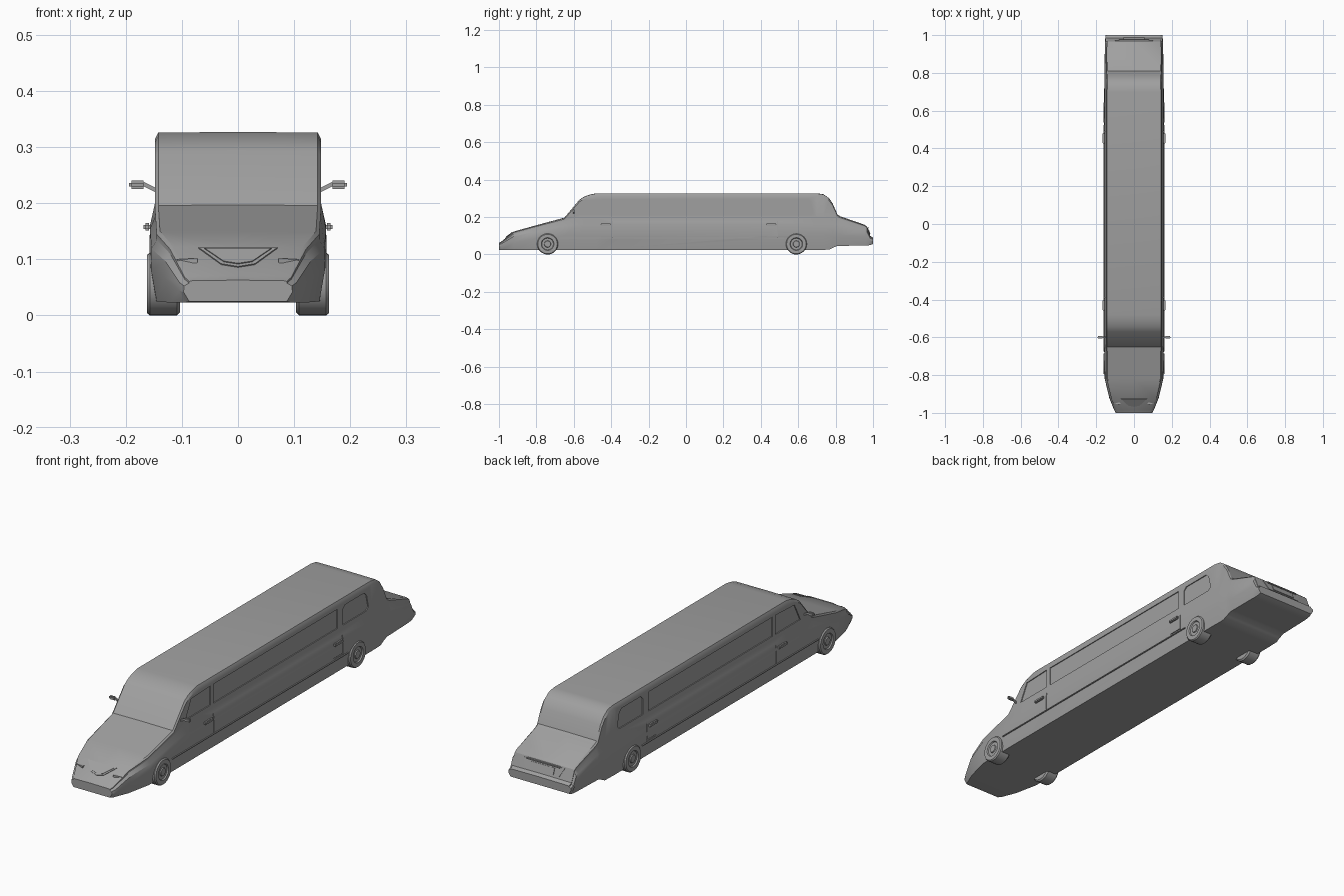
import bpy, bmesh, math
from mathutils import Matrix, Vector

cube = bpy.data.objects.get("Cube")
if cube:
    bpy.data.objects.remove(cube)

grey = bpy.data.materials.new("plain grey")
grey.use_nodes = True
COLOUR = (0.35, 0.35, 0.35, 1)
grey.diffuse_color = COLOUR
grey.node_tree.nodes["Principled BSDF"].inputs["Base Color"].default_value = COLOUR


def finish(name, bm, angle=28):
    bmesh.ops.recalc_face_normals(bm, faces=bm.faces)
    mesh = bpy.data.meshes.new(name)
    bm.to_mesh(mesh)
    bm.free()
    mesh.materials.append(grey)
    ob = bpy.data.objects.new(name, mesh)
    bpy.context.collection.objects.link(ob)
    smooth(ob, angle)
    return ob


def smooth(ob, angle):
    bpy.ops.object.select_all(action='DESELECT')
    ob.select_set(True)
    bpy.context.view_layer.objects.active = ob
    bpy.ops.object.shade_smooth_by_angle(angle=math.radians(angle))


def loft(bm, rings):
    """Skin a list of closed rings and cap both ends."""
    rows = [[bm.verts.new(p) for p in ring] for ring in rings]
    n = len(rows[0])
    for a, b in zip(rows, rows[1:]):
        for i in range(n):
            j = (i + 1) % n
            bm.faces.new((a[i], a[j], b[j], b[i]))
    bm.faces.new(rows[0])
    bm.faces.new(rows[-1])


def side_prism(name, outline, x0, x1):
    """Extrude a (y, z) outline across x."""
    bm = bmesh.new()
    loft(bm, [[(x, y, z) for y, z in outline] for x in (x0, x1)])
    return finish(name, bm)


def box(name, centre, size, bevel=0.0):
    bm = bmesh.new()
    bmesh.ops.create_cube(bm, size=1)
    bmesh.ops.scale(bm, vec=size, verts=bm.verts)
    bmesh.ops.translate(bm, vec=centre, verts=bm.verts)
    if bevel:
        bmesh.ops.bevel(bm, geom=bm.edges[:], offset=bevel, segments=2, affect='EDGES')
    return finish(name, bm)


def rect(y0, y1, z0, z1):
    return [(y0, z0), (y1, z0), (y1, z1), (y0, z1)]


def section(y, low, high, half):
    """Cross-section of the body: sill, flank, shoulder, belt and roof edge."""
    h = high - low
    top = half - 0.01
    side = [(half - 0.010, low),
            (half, min(0.10, low + 0.45 * h)),
            (half - 0.001, min(0.16, low + 0.75 * h)),
            (top, min(0.20, low + 0.88 * h)),
            (top, high - 0.04 * h),
            (top - 0.006, high)]
    right = side + [(0, high + 0.001)]
    left = [(-x, z) for x, z in reversed(side)]
    return [(x, y, z) for x, z in right + left]


# Body shell: y, underside, top, half width
stations = [
    (-1.0, .025, .062, .097), (-.985, .023, .07, .105), (-.92, .023, .122, .131),
    (-.82, .025, .15, .155), (-.65, .025, .196, .158), (-.57, .025, .292, .158),
    (-.545, .025, .308, .158), (-.515, .025, .319, .158), (-.48, .025, .326, .158),
    (.70, .025, .326, .158), (.735, .025, .321, .157), (.765, .026, .3, .157),
    (.785, .036, .27, .156), (.81, .046, .212, .156), (.825, .046, .203, .156),
    (.955, .048, .158, .154), (.967, .048, .148, .153), (.985, .05, .098, .152),
    (1.0, .056, .09, .150)]
bm = bmesh.new()
loft(bm, [section(*s) for s in stations])
body = finish("body", bm)

# Recessed side windows and door seams
cuts = [([(-.57, .212), (-.40, .212), (-.40, .295), (-.53, .290)], .144),
        (rect(-.378, .468, .212, .295), .144),
        ([(.505, .212), (.665, .212), (.68, .225), (.667, .28),
          (.65, .295), (.52, .295), (.505, .28)], .144),
        (rect(-.392, -.389, .09, .185), .153),
        (rect(.49, .493, .09, .185), .153),
        (rect(.43, .493, .097, .1), .153)]
for outline, depth in cuts:
    for s in (-1, 1):
        cutter = side_prism("window_cutter", outline, s * depth, s * 0.2)
        mod = body.modifiers.new("cut", 'BOOLEAN')
        mod.operation = 'DIFFERENCE'
        mod.solver = 'EXACT'
        mod.object = cutter
        bpy.context.view_layer.objects.active = body
        bpy.ops.object.modifier_apply(modifier="cut")
        bpy.data.objects.remove(cutter)
smooth(body, 28)


def wheel(name, x, y, s):
    """Lathe a tyre with a dished rim around the x axis."""
    profile = [(-.058, .001), (-.058, .05), (-.052, .056), (-.004, .056), (.001, .052),
               (.001, .034), (-.004, .031), (-.004, .018), (0, .016), (0, .001)]
    bm = bmesh.new()
    loops = 32
    rings = []
    for d, r in profile:
        rings.append([(x + s * d, y + r * math.cos(a), .056 + r * math.sin(a))
                      for a in (math.tau * i / loops for i in range(loops))])
    loft(bm, rings)
    finish(name, bm, 35)


# Parts repeated on both sides
for side, s in (("left", 1), ("right", -1)):
    for end, y in (("front", -.74), ("rear", .59)):
        wheel(f"{end}_{side}_wheel", s * .161, y, s)
    for end, y in (("front", -.43), ("rear", .455)):
        box(f"{end}_{side}_handle", (s * .162, y, .158), (.012, .056, .013), .003)
    box(f"{side}_trim_strip", (s * .159, -.075, .088), (.005, 1.2, .004))
    box(f"{side}_mirror", (s * .179, -.6, .233), (.03, .014, .015), .004)
    bm = bmesh.new()
    loft(bm, [[(s * x, -.6 + dy, z + dz) for dy, dz in rect(-.004, .004, -.004, .004)]
              for x, z in ((.144, .222), (.168, .234))])
    finish(f"{side}_mirror_stem", bm)
    # Slim headlight bar wrapped around the nose corner
    bm = bmesh.new()
    loft(bm, [[(s * x, y + dy, z + dz) for dy, dz in rect(-.003, .008, -.004, .004)]
              for x, y, z in ((.072, -.955, .098), (.108, -.945, .096), (.14, -.87, .092))])
    finish(f"{side}_headlight", bm)


def sloped_panel(name, outline, low, high, thick):
    """Plate laid on a slope; outline is (x, z), the slope joins low to high in (y, z)."""
    dy, dz = high[0] - low[0], high[1] - low[1]
    out = Vector((0, -dz, dy)).normalized()
    if low[0] > 0:
        out = -out
    base = [Vector((x, low[0] + dy * (z - low[1]) / dz, z)) for x, z in outline]
    bm = bmesh.new()
    loft(bm, [[p + out * t for p in base] for t in (-.004, thick)])
    finish(name, bm)


# Grille shield on the nose
nose_low, nose_high = (-.985, .07), (-.92, .122)
shield = [(-.07, .119), (-.03, .09), (0, .085), (.03, .09), (.07, .119)]
sloped_panel("grille_surround", shield, nose_low, nose_high, .003)
inner = [(x * .85, .106 + (z - .106) * .8) for x, z in shield]
sloped_panel("grille_panel", inner, nose_low, nose_high, .005)

# Tail panel, number plate and bumper lip
tail_low, tail_high = (.985, .098), (.967, .148)
sloped_panel("tail_panel", [(-.08, .103), (.08, .103), (.1, .142), (-.1, .142)],
             tail_low, tail_high, .002)
sloped_panel("number_plate", [(-.055, .108), (.055, .108), (.055, .134), (-.055, .134)],
             tail_low, tail_high, .005)
box("tail_handle", (0, .972, .142), (.16, .012, .006), .002)
box("rear_bumper", (0, .987, .074), (.296, .025, .03), .006)
